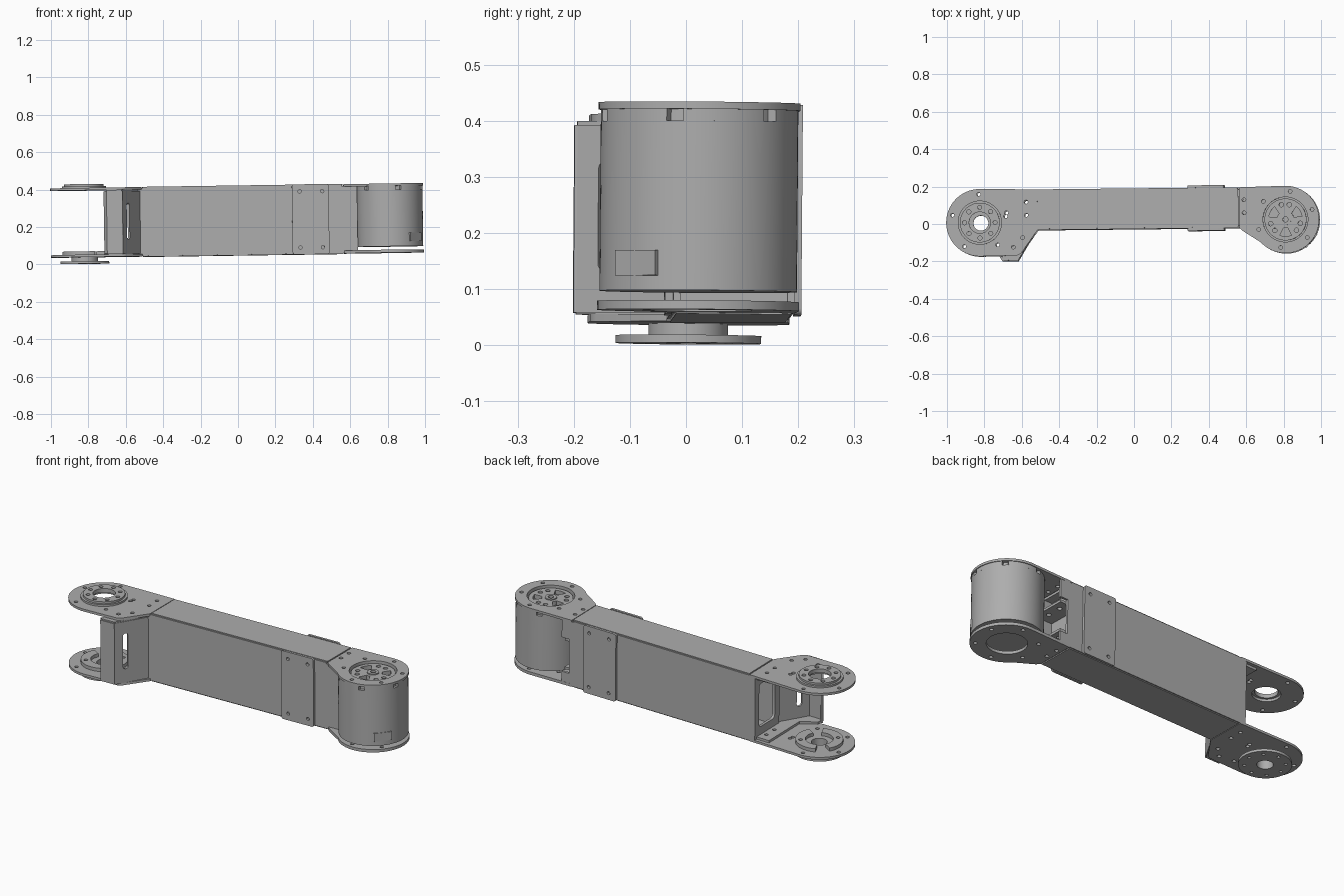
import bpy, bmesh, math
from math import sin, cos, radians
from mathutils import Matrix, Euler

if "Cube" in bpy.data.objects:
    bpy.data.objects.remove(bpy.data.objects["Cube"])

grey = bpy.data.materials.new("plain grey")
grey.use_nodes = True
colour = (0.42, 0.42, 0.42, 1)
grey.diffuse_color = colour
grey.node_tree.nodes["Principled BSDF"].inputs["Base Color"].default_value = colour

# The whole link leans very slightly in every direction
LEAN = Euler((-0.008, -0.0145, 0.0105)).to_matrix().to_4x4()
FRONT, BACK, TOP, BOTTOM = -0.03, 0.187, 0.42, 0.05
WALL = 0.013
JY, LX, RX, R = 0.0125, -0.818, 0.816, 0.18
parts = []

# Axis swaps: flat shape drawn in (x, z) or (y, z) and pushed along the third axis
ALONG_Y = Matrix(((1, 0, 0, 0), (0, 0, -1, 0), (0, 1, 0, 0), (0, 0, 0, 1)))
ALONG_X = Matrix(((0, 0, 1, 0), (1, 0, 0, 0), (0, 1, 0, 0), (0, 0, 0, 1)))
UPRIGHT = Matrix.Identity(4)


def arc(cx, cy, r, a0=0, a1=360, n=64):
    last = n if a1 - a0 == 360 else n - 1
    return [(cx + r * cos(radians(a0 + (a1 - a0) * i / last)),
             cy + r * sin(radians(a0 + (a1 - a0) * i / last))) for i in range(n)]


def ring_of_holes(cx, cy, radius, hole, count, start=0):
    return [arc(cx + radius * cos(radians(start + 360 * i / count)),
                cy + radius * sin(radians(start + 360 * i / count)), hole, n=14)
            for i in range(count)]


def rect(x0, y0, x1, y1, r=0.0):
    if not r:
        return [(x0, y0), (x1, y0), (x1, y1), (x0, y1)]
    return (arc(x1 - r, y1 - r, r, 0, 90, 6) + arc(x0 + r, y1 - r, r, 90, 180, 6)
            + arc(x0 + r, y0 + r, r, 180, 270, 6) + arc(x1 - r, y0 + r, r, 270, 359.9, 6))


def sheet(name, outline, low, high, holes=(), frame=UPRIGHT):
    """Flat outline with holes, given a thickness from low to high."""
    curve = bpy.data.curves.new(name, "CURVE")
    curve.dimensions, curve.fill_mode = "2D", "BOTH"
    curve.extrude = (high - low) / 2
    for loop in [outline, *holes]:
        spline = curve.splines.new("POLY")
        spline.points.add(len(loop) - 1)
        for point, (x, y) in zip(spline.points, loop):
            point.co = (x, y, 0, 1)
        spline.use_cyclic_u = True
    temp = bpy.data.objects.new(name, curve)
    bpy.context.collection.objects.link(temp)
    bpy.context.view_layer.update()
    mesh = bpy.data.meshes.new_from_object(
        temp.evaluated_get(bpy.context.evaluated_depsgraph_get()))
    bpy.data.objects.remove(temp)
    bm = bmesh.new()
    bm.from_mesh(mesh)
    bmesh.ops.remove_doubles(bm, verts=bm.verts, dist=0.00005)
    bmesh.ops.translate(bm, verts=bm.verts, vec=(0, 0, (low + high) / 2))
    bmesh.ops.transform(bm, matrix=frame, verts=bm.verts)
    bmesh.ops.recalc_face_normals(bm, faces=bm.faces)
    bm.to_mesh(mesh)
    bm.free()
    mesh.materials.clear()
    mesh.materials.append(grey)
    obj = bpy.data.objects.new(name, mesh)
    bpy.context.collection.objects.link(obj)
    obj.matrix_world = LEAN
    parts.append(obj)
    return obj


def box(name, x0, x1, y0, y1, z0, z1):
    return sheet(name, rect(x0, y0, x1, y1), z0, z1)


# Hollow beam with lid strips above and below
sheet("beam_tube", rect(FRONT, BOTTOM + 0.003, BACK, TOP - 0.004), -0.53, 0.56,
      [rect(FRONT + WALL, BOTTOM + 0.016, BACK - WALL, TOP - 0.017)], ALONG_X)
for name, z in (("lid_strip", TOP - 0.004), ("floor_strip", BOTTOM - 0.002)):
    box(name, -0.505, 0.565, FRONT + 0.006, BACK - 0.006, z, z + 0.006)
sheet("beam_left_end_frame", rect(FRONT, 0.055, BACK, 0.415), -0.545, -0.53,
      [rect(0.01, 0.12, 0.15, 0.36, 0.02)], ALONG_X)

# Right end: long front wall, notched back wall and inner bracket
box("front_wall_end", 0.55, 0.642, FRONT, FRONT + WALL, 0.053, 0.41)
notched = [(0.55, 0.053), (0.63, 0.053), (0.63, 0.12), (0.585, 0.12),
           (0.585, 0.31), (0.63, 0.31), (0.63, 0.41), (0.55, 0.41)]
sheet("back_wall_end", notched, -BACK, WALL - BACK, (), ALONG_Y)
for z in (0.13, 0.29):
    sheet("inner_shelf", rect(0.5, FRONT + 0.01, 0.62, BACK - WALL), z, z + WALL,
          [arc(0.58, y, 0.012, n=16) for y in (0.04, 0.12)])
box("inner_bracket_web", 0.5, 0.513, FRONT + 0.01, BACK - WALL, 0.066, 0.405)

# Screwed cover plates on both sides of the beam
screws = [arc(x, z, 0.009, n=16) for x in (0.335, 0.455) for z in (0.085, 0.385)]
for name, y in (("front_cover", FRONT), ("back_cover", BACK + 0.013)):
    sheet(name, rect(0.293, 0.048, 0.49, 0.423, 0.012), -y, -y + 0.013, screws, ALONG_Y)

# Left fork plates
left_outline = arc(LX, JY, R, 90, 270, 40) + [(-0.62, -0.165), (-0.6, -0.155),
                                              (-0.51, FRONT), (-0.51, BACK)]
left_holes = ring_of_holes(LX, JY, 0.152, 0.01, 5, 20) + [
    arc(x, y, 0.01, n=14) for x, y in
    ((-0.57, 0.12), (-0.57, 0.05), (-0.68, 0.045), (-0.59, -0.07), (-0.64, -0.12))]
sheet("left_top_plate", left_outline, TOP - WALL, TOP, [arc(LX, JY, 0.07)] + left_holes)
sheet("left_bottom_plate", left_outline, BOTTOM, BOTTOM + WALL,
      [arc(LX, JY, 0.04)] + left_holes)

# Upper joint ring
sheet("joint_ring_base", arc(LX, JY, 0.118), TOP, TOP + 0.01, [arc(LX, JY, 0.057)])
sheet("joint_ring", arc(LX, JY, 0.106), TOP + 0.01, TOP + 0.021,
      [arc(LX, JY, 0.057)] + ring_of_holes(LX, JY, 0.082, 0.011, 8))

# Lower joint: two arc pads above, neck and flange below
for start in (-30, 150):
    pad = arc(LX, JY, 0.12, start, start + 145, 30) + arc(LX, JY, 0.07, start, start + 145, 30)[::-1]
    sheet("arc_pad", pad, BOTTOM + WALL, BOTTOM + WALL + 0.018,
          ring_of_holes(LX, JY, 0.095, 0.01, 2, start + 72.5)[:1])
sheet("joint_neck", arc(LX, JY, 0.071), 0.028, BOTTOM, [arc(LX, JY, 0.04)])
sheet("joint_flange", arc(LX, JY, 0.13), 0.015, 0.029,
      [arc(LX, JY, 0.04)] + ring_of_holes(LX, JY, 0.1, 0.008, 8))

# Folded bracket joining the fork plates, with a slot in its angled wall
Z0, Z1 = 0.066, 0.4
box("bracket_front_wall", -0.7, -0.615, -0.195, -0.183, Z0, Z1)
fold = [(-0.7, -0.195), (-0.715, -0.17), (-0.705, -0.166), (-0.692, -0.183)]
sheet("bracket_lip", fold, Z0, Z1)
angle = math.atan2(0.165, 0.1)
slanted = (Matrix.Translation((-0.618, -0.195, 0)) @ Matrix.Rotation(angle, 4, "Z") @ ALONG_Y)
sheet("bracket_slotted_wall", rect(0, Z0, 0.19, Z1), -0.012, 0,
      [rect(0.05, 0.14, 0.078, 0.335, 0.0135)], slanted)
flange = [(-0.7, -0.19), (-0.618, -0.19), (-0.53, -0.04), (-0.53, 0.17),
          (-0.62, 0.17), (-0.62, -0.1), (-0.7, -0.15)]
for z in (BOTTOM + WALL, TOP - 2 * WALL):
    sheet("bracket_flange", flange, z, z + WALL,
          [arc(-0.57, y, 0.01, n=14) for y in (0.05, 0.12)])

# Right end plates
right_outline = (arc(RX, JY, R, -138, 90, 50)
                 + [(0.57, BACK), (0.57, FRONT), (0.585, -0.045)])
right_holes = ring_of_holes(RX, JY, 0.152, 0.01, 6, 20) + [
    arc(0.595, y, 0.01, n=14) for y in (0.05, 0.12)]
sheet("right_top_plate", right_outline, TOP - WALL, TOP, [arc(RX, JY, 0.12)] + right_holes)
sheet("right_bottom_plate", right_outline, BOTTOM, BOTTOM + WALL + 0.003,
      [arc(RX, JY, 0.1)] + right_holes)

# Motor drum with a notched collar
D = 0.176
sheet("motor_drum", arc(RX, JY, D, n=96), 0.084, 0.386)
collar = []
for i in range(360):
    notch = (i + 15 + 4) % 60 <= 8
    r = D - 0.016 if notch else D
    collar.append((RX + r * cos(radians(i)), JY + r * sin(radians(i))))
sheet("motor_collar", collar, 0.386, TOP - WALL, [arc(RX, JY, 0.12)])

# Spoked hub in the recess on top of the motor
windows = []
for a in (30, 150, 270):
    windows.append(arc(RX, JY, 0.09, a - 20, a + 20, 8)
                   + arc(RX, JY, 0.046, a - 14, a + 14, 6)[::-1])
sheet("motor_hub", arc(RX, JY, 0.112), 0.386, 0.408,
      windows + [arc(RX, JY, 0.014, n=20)]
      + [h for s in (75, 105) for h in ring_of_holes(RX, JY, 0.082, 0.012, 3, s)])
sheet("hub_cap", arc(RX, JY, 0.03, n=32), 0.408, 0.414, [arc(RX, JY, 0.014, n=20)])

# Small port cover on the drum side
port = (Matrix.Translation((RX, JY, 0)) @ Matrix.Rotation(radians(-40), 4, "Z") @ ALONG_X)
sheet("port_cover", rect(-0.046, 0.11, 0.046, 0.155), 0.169, 0.178, (), port)

# Smooth the round sides, keep the edges crisp
bpy.ops.object.select_all(action="DESELECT")
for obj in parts:
    obj.select_set(True)
bpy.context.view_layer.objects.active = parts[0]
bpy.ops.object.shade_smooth_by_angle(angle=radians(30))
